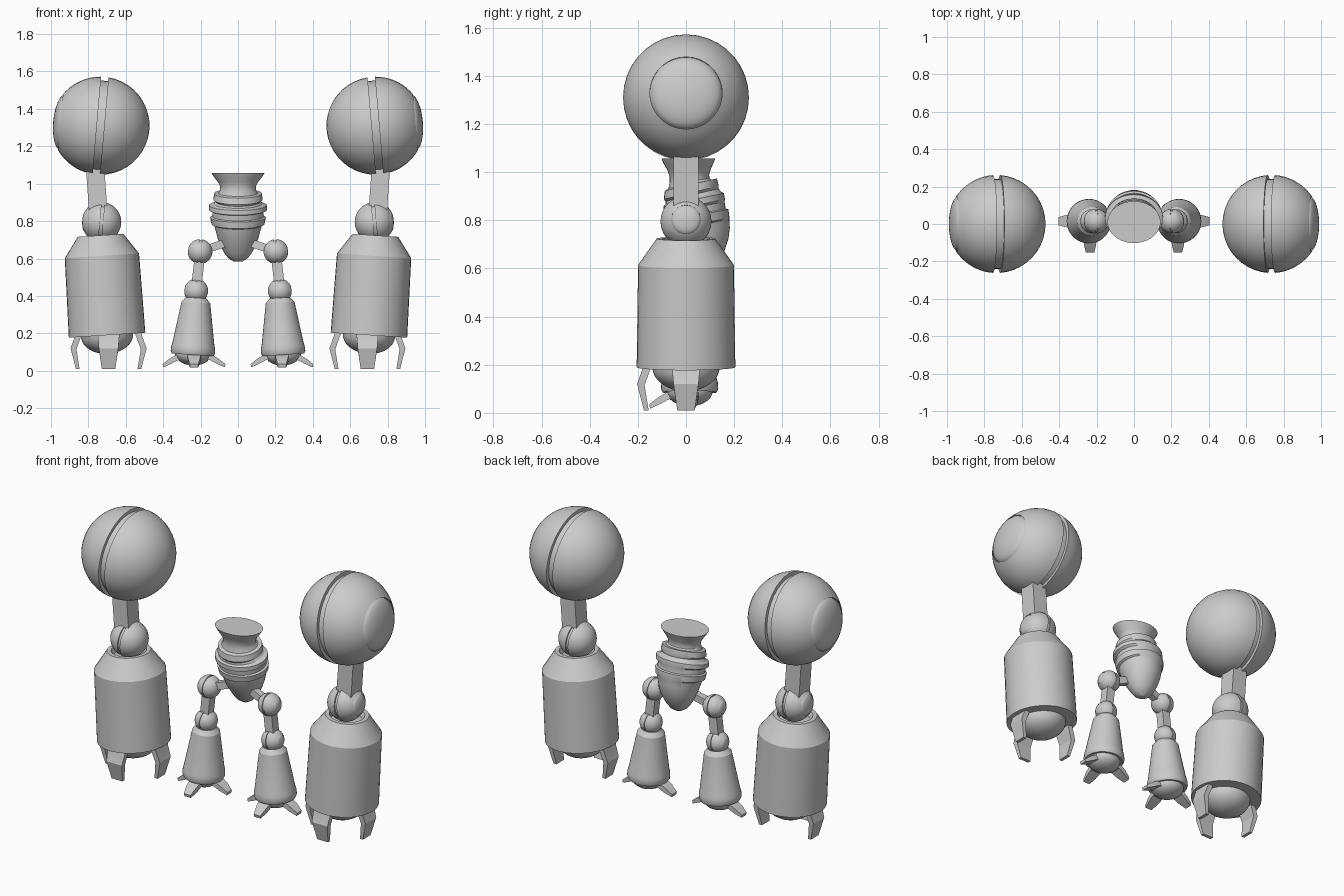
import bpy, bmesh
from math import sin, cos, pi, radians, sqrt
from mathutils import Vector

if "Cube" in bpy.data.objects:
    bpy.data.objects.remove(bpy.data.objects["Cube"])


def skin(name, rings, angle=32):
    """Closed solid through a series of equal-sized point rings."""
    bm = bmesh.new()
    loops = [[bm.verts.new(p) for p in ring] for ring in rings]
    n = len(loops[0])
    for a, b in zip(loops, loops[1:]):
        for i in range(n):
            j = (i + 1) % n
            bm.faces.new((a[i], a[j], b[j], b[i]))
    bm.faces.new(loops[0][::-1])
    bm.faces.new(loops[-1])
    bmesh.ops.recalc_face_normals(bm, faces=bm.faces)
    me = bpy.data.meshes.new(name)
    bm.to_mesh(me)
    bm.free()
    me.shade_smooth()
    me.set_sharp_from_angle(angle=radians(angle))
    ob = bpy.data.objects.new(name, me)
    bpy.context.collection.objects.link(ob)
    return ob


def lathe(name, profile, base, axis, segs=36):
    """Revolve (radius, height) points about an axis through base."""
    q = Vector(axis).to_track_quat('Z', 'Y')
    base = Vector(base)
    skin(name, [[base + q @ Vector((r * cos(2 * pi * i / segs), r * sin(2 * pi * i / segs), h))
                 for i in range(segs)] for r, h in profile])


def joint_ball(name, centre, R, side, tilt=5):
    """Ball with a groove round its middle and a recessed outer cap."""
    g, cap, n = 0.075, 0.82, 10
    arc = lambda a, b: [(sqrt(1 - h * h), h) for h in
                        [sin(a + (b - a) * k / n) for k in range(n + 1)]]
    ga, ca = 0.075, 0.96
    prof = arc(-pi / 2 + 0.04, -ga) + [(0.92, -g), (0.92, g)] + arc(ga, ca)
    r = sqrt(1 - cap * cap)
    prof += [(r, cap - 0.05)]
    prof += [(r * cos(t), cap - 0.05 + 0.2 * sin(t)) for t in [k * 1.5 / 6 for k in range(1, 7)]]
    lathe(name, [(p * R, h * R) for p, h in prof], centre,
          (side * cos(radians(tilt)), 0, sin(radians(tilt))))


def bar(name, a, b, w, d):
    """Square bar from a to b, w wide and d deep."""
    a, b = Vector(a), Vector(b)
    z = (b - a).normalized()
    y = Vector((0, 1, 0))
    x = y.cross(z).normalized()
    y = z.cross(x)
    skin(name, [[p + x * w / 2 * i + y * d / 2 * j for i, j in
                 ((-1, -1), (1, -1), (1, 1), (-1, 1))] for p in (a, b)])


def claws(name, cx, cy, sections):
    """Three claws: front, left and right. Section: outer r,z, inner r,z, half width."""
    for label, ang in (("front", -pi / 2), ("right", 0), ("left", pi)):
        u, v = Vector((cos(ang), sin(ang), 0)), Vector((-sin(ang), cos(ang), 0))
        c = Vector((cx, cy, 0))
        up = Vector((0, 0, 1))
        skin(f"{name}_{label}", [[c + u * ro + up * zo - v * w, c + u * ro + up * zo + v * w,
                                  c + u * ri + up * zi + v * w, c + u * ri + up * zi - v * w]
                                 for ro, zo, ri, zi, w in sections], 20)


def dome(r, depth, top):
    """Lower half of an ellipsoid as profile points."""
    return [(r * cos(t), top + depth * sin(t)) for t in [-1.53 + 1.53 * k / 8 for k in range(9)]]


# Torso: ringed waist and egg-shaped pelvis; section = z, centre y, rx, ry, tilt
torso = [(1.057, .01, .142, .112, 0), (1.035, .01, .128, .103, 0), (1.01, .012, .108, .09, 0),
         (.985, .014, .095, .082, .03), (.965, .015, .096, .083, .1), (.95, .017, .105, .09, .2),
         (.948, .02, .127, .108, .24), (.915, .022, .132, .114, .24), (.905, .025, .12, .11, .24),
         (.893, .03, .13, .115, .22), (.885, .032, .155, .125, .22), (.86, .035, .155, .127, .22),
         (.853, .04, .137, .12, .2), (.825, .045, .137, .12, .2), (.82, .048, .149, .128, .2),
         (.785, .054, .142, .127, .2), (.78, .058, .128, .122, .2), (.75, .063, .12, .119, .15),
         (.71, .068, .11, .108, .1), (.67, .07, .095, .09, .05), (.63, .07, .074, .068, 0),
         (.60, .07, .05, .045, 0), (.583, .07, .022, .02, 0)]
N = 36
skin("torso", [[(rx * cos(2 * pi * i / N), cy + ry * sin(2 * pi * i / N),
                 z + t * ry * sin(2 * pi * i / N)) for i in range(N)]
               for z, cy, rx, ry, t in torso])

for s, tag in ((-1, "left"), (1, "right")):
    # Arm
    joint_ball(f"{tag}_shoulder", (s * .735, 0, 1.31), .262, s)
    bar(f"{tag}_upper_arm", (s * .745, 0, .82), (s * .765, 0, 1.1), .098, .105)
    joint_ball(f"{tag}_elbow", (s * .73, 0, .795), .106, s)
    lathe(f"{tag}_forearm", dome(.14, .1, 0) + [(.205, 0), (.199, .425), (.122, .535),
          (.098, .535), (.085, .505), (.01, .505)], (s * .7, 0, .19), (s * .065, 0, 1))
    claws(f"{tag}_hand_claw", s * .692, 0, [(.175, .215, .14, .215, .058), (.178, .19, .145, .19, .058),
          (.203, .12, .172, .115, .052), (.175, .01, .155, .01, .036)])
    # Leg
    bar(f"{tag}_hip_rod", (s * .06, .035, .685), (s * .2, .015, .64), .042, .042)
    joint_ball(f"{tag}_hip", (s * .203, .015, .637), .066, s)
    bar(f"{tag}_thigh", (s * .225, .015, .43), (s * .203, .015, .62), .055, .055)
    joint_ball(f"{tag}_knee", (s * .224, .015, .427), .064, s)
    lathe(f"{tag}_shin", dome(.095, .06, .003) + [(.112, 0), (.119, .015), (.117, .042), (.112, .06),
          (.077, .28), (.055, .305), (.01, .305)], (s * .242, .015, .085), (-s * -.06 * -1, 0, 1))
    claws(f"{tag}_foot_claw", s * .235, .015, [(.05, .1, .05, .06, .036), (.095, .085, .085, .057, .036),
          (.13, .065, .12, .038, .032), (.168, .035, .164, .018, .022)])
